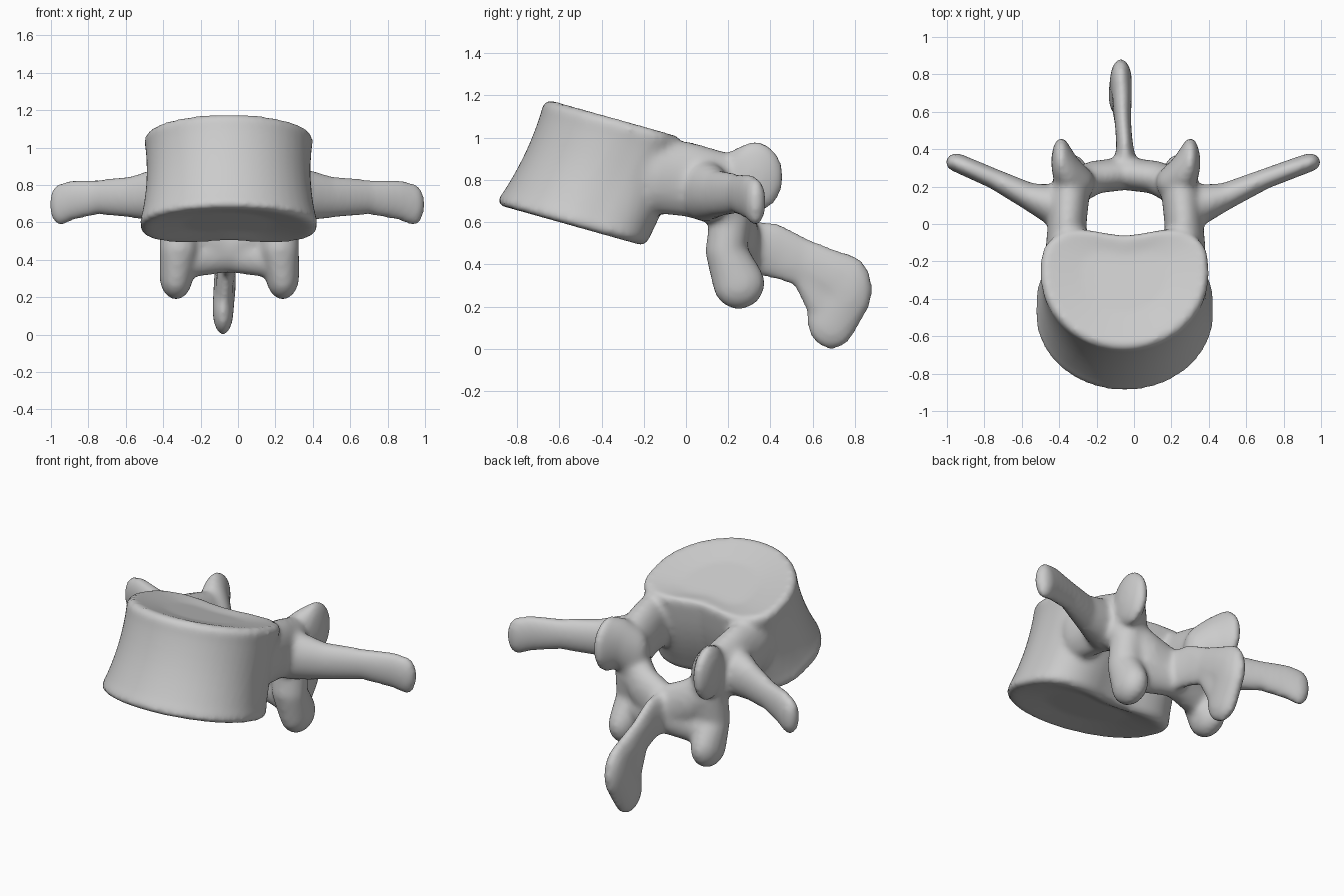
import bpy
import bmesh
from math import sin, cos, pi, exp
from mathutils import Vector

default_cube = bpy.data.objects.get("Cube")
if default_cube:
    bpy.data.objects.remove(default_cube)

MIDLINE = -.05      # the central axis sits slightly off the span of the wings
INFLATE = .009      # makes up for shrinkage during smoothing


def lerp(start, end, t):
    return start + (end - start) * t


def unit_sphere_points():
    sphere = bmesh.new()
    bmesh.ops.create_icosphere(sphere, subdivisions=3, radius=1)
    points = [vert.co.copy() for vert in sphere.verts]
    sphere.free()
    return points


SPHERE = unit_sphere_points()


def add_blob_chain(bm, blobs):
    """Join successive ellipsoids (x, y, z, rx, ry, rz) with convex hulls."""
    for pair in zip(blobs, blobs[1:]):
        verts = []
        for x, y, z, *radii in pair:
            for point in SPHERE:
                offset = Vector([c * (r + INFLATE) for c, r in zip(point, radii)])
                verts.append(bm.verts.new(Vector((x, y, z)) + offset))
        bmesh.ops.convex_hull(bm, input=verts)
    # Points swallowed by a hull carry no faces
    loose = [vert for vert in bm.verts if not vert.link_faces]
    bmesh.ops.delete(bm, geom=loose, context="VERTS")


def add_paired_chain(bm, blobs):
    """Add a chain on both sides; the first number is distance from the midline."""
    for side in (1, -1):
        add_blob_chain(bm, [(side * d + MIDLINE * (1 - d * d), *rest)
                            for d, *rest in blobs])


def body_ring(bm, t, scale, segments=48):
    """One kidney-shaped section of the drum, t running from bottom to top."""
    centre_y = lerp(-.5, -.25, t)
    centre_z = lerp(.565, 1.07, t)
    width = lerp(.48, .45, t)
    front = lerp(.405, .415, t)
    back = lerp(.33, .25, t) + .05 * sin(pi * t)
    ring = []
    for i in range(segments):
        angle = 2 * pi * i / segments
        c, s = cos(angle), sin(angle)
        if s < 0:
            x, y = width * c, front * s
        else:
            # Squared-off rear with a shallow hollow facing the canal
            x = width * abs(c) ** .7 * (1 if c > 0 else -1)
            y = back * s ** .6
            y -= .06 * s * exp(-(x / .2) ** 2)
        x, y = x * scale, y * scale
        ring.append(bm.verts.new((MIDLINE + x, centre_y + y, centre_z - .28 * y)))
    return ring


def add_body(bm):
    sections = [(.06, .5), (.01, .88), (.01, .95), (.05, 1)]
    for i in range(1, 8):
        t = lerp(.05, .95, i / 8)
        sections.append((t, 1 - .055 * sin(pi * t)))
    sections += [(.95, 1), (1, .95), (.99, .87), (.95, .5)]
    rings = [body_ring(bm, *section) for section in sections]
    for lower, upper in zip(rings, rings[1:]):
        for i in range(len(lower)):
            j = (i + 1) % len(lower)
            bm.faces.new((lower[i], lower[j], upper[j], upper[i]))
    bm.faces.new(reversed(rings[0]))
    bm.faces.new(rings[-1])


bm = bmesh.new()

# Drum-shaped front body
add_body(bm)

# Pedicles bridging the body and the arch
add_paired_chain(bm, [
    (.32, -.14, .82, .1, .1, .17),
    (.31, .02, .8, .095, .1, .17),
    (.3, .16, .76, .1, .09, .17)])

# Side wings
add_paired_chain(bm, [
    (.36, .09, .75, .08, .11, .14),
    (.52, .145, .735, .06, .065, .105),
    (.72, .24, .735, .05, .045, .085),
    (.87, .3, .72, .05, .042, .1),
    (.945, .33, .695, .05, .04, .105)])

# Upper joint blades
add_paired_chain(bm, [
    (.27, .22, .74, .1, .09, .16),
    (.31, .27, .81, .07, .1, .14),
    (.345, .33, .815, .045, .125, .16)])

# Sloping arch plates behind the canal
add_paired_chain(bm, [
    (.29, .19, .68, .09, .09, .12),
    (.16, .25, .56, .08, .08, .13),
    (0, .27, .48, .06, .08, .14)])

# Web spreading from the arch to the lower joints
add_paired_chain(bm, [
    (.24, .23, .4, .1, .07, .09),
    (0, .28, .45, .06, .07, .11)])

# Lower joint lobes
add_paired_chain(bm, [
    (.27, .21, .62, .09, .09, .1),
    (.27, .19, .46, .095, .09, .08),
    (.285, .25, .31, .08, .115, .115)])

# Rear spine
add_blob_chain(bm, [
    (-.045, .28, .48, .055, .09, .12),
    (-.05, .42, .465, .035, .08, .125),
    (-.06, .55, .41, .035, .08, .11),
    (-.065, .7, .34, .045, .09, .12),
    (-.07, .765, .28, .05, .11, .16),
    (-.08, .69, .135, .048, .11, .13)])
add_blob_chain(bm, [
    (-.065, .57, .36, .035, .06, .1),
    (-.075, .67, .2, .04, .08, .12)])

bmesh.ops.recalc_face_normals(bm, faces=bm.faces)
mesh = bpy.data.meshes.new("vertebra")
bm.to_mesh(mesh)
bm.free()

vertebra = bpy.data.objects.new("vertebra", mesh)
bpy.context.collection.objects.link(vertebra)

# Fuse the overlapping parts into one soft surface
remesh = vertebra.modifiers.new("fuse", "REMESH")
remesh.mode = "VOXEL"
remesh.voxel_size = .016
remesh.use_smooth_shade = True
soften = vertebra.modifiers.new("soften", "SMOOTH")
soften.factor = .5
soften.iterations = 12

# Plain grey bone
bone = bpy.data.materials.new("bone grey")
bone.use_nodes = True
colour = (.6, .6, .6, 1)
bone.diffuse_color = colour
bone.node_tree.nodes["Principled BSDF"].inputs["Base Color"].default_value = colour
mesh.materials.append(bone)
